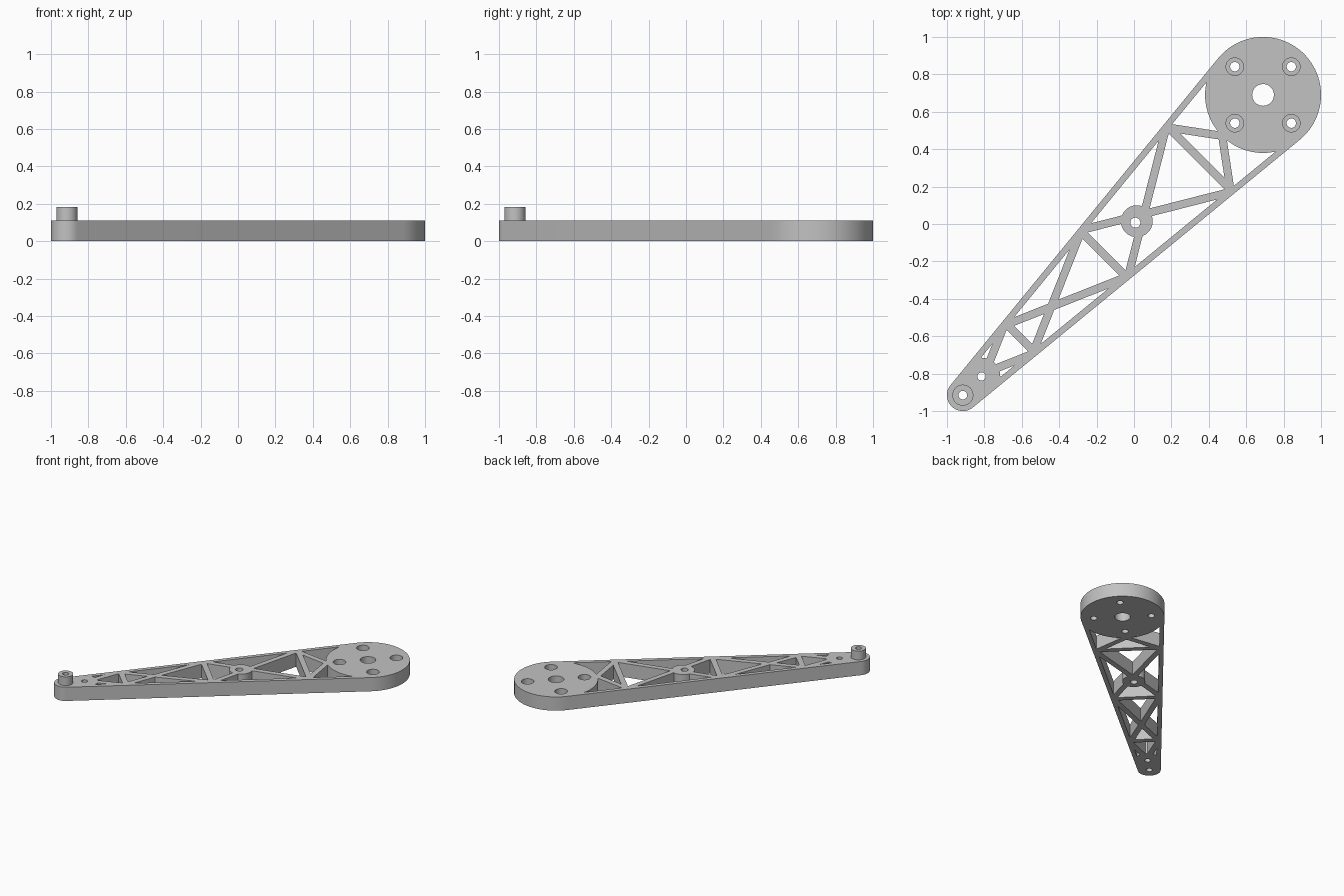
import bpy, bmesh
from math import sin, cos, asin, hypot, pi
from mathutils import Vector

cube = bpy.data.objects.get("Cube")
if cube:
    bpy.data.objects.remove(cube, do_unlink=True)

HEIGHT = 0.112
HUB, HUB_R = 0.69, 0.31        # the arm runs along x = y
TIP, TIP_R = -0.915, 0.085
WALL, STRUT = 0.033, 0.043

grey = bpy.data.materials.new("plain grey")
grey.use_nodes = True
grey.diffuse_color = (0.54, 0.54, 0.54, 1)
grey.node_tree.nodes["Principled BSDF"].inputs["Base Color"].default_value = grey.diffuse_color


def prism(name, points, z0, z1):
    bm = bmesh.new()
    face = bm.faces.new([bm.verts.new((x, y, z0)) for x, y in points])
    ext = bmesh.ops.extrude_face_region(bm, geom=[face])
    top = [v for v in ext["geom"] if isinstance(v, bmesh.types.BMVert)]
    bmesh.ops.translate(bm, verts=top, vec=(0, 0, z1 - z0))
    bmesh.ops.recalc_face_normals(bm, faces=bm.faces)
    mesh = bpy.data.meshes.new(name)
    bm.to_mesh(mesh)
    bm.free()
    mesh.materials.append(grey)
    obj = bpy.data.objects.new(name, mesh)
    bpy.context.collection.objects.link(obj)
    return obj


def arc(cx, cy, r, start, end, n):
    return [(cx + r * cos(start + (end - start) * i / n),
             cy + r * sin(start + (end - start) * i / n)) for i in range(n + 1)]


def cylinder(name, x, y, r, z0, z1, n=64):
    return prism(name, arc(x, y, r, 0, 2 * pi, n)[:-1], z0, z1)


def boolean(target, tool, operation="DIFFERENCE"):
    tool.hide_render = True
    mod = target.modifiers.new("cut", "BOOLEAN")
    mod.operation, mod.solver, mod.object = operation, "EXACT", tool
    bpy.context.view_layer.objects.active = target
    bpy.ops.object.modifier_apply(modifier=mod.name)
    bpy.data.objects.remove(tool, do_unlink=True)


def strut(a, b, width=STRUT):
    a, b = Vector(a), Vector(b)
    d = (b - a).normalized()
    side = Vector((-d.y, d.x)) * width / 2
    a, b = a - d * 0.03, b + d * 0.03
    return prism("strut_tool", [a + side, a - side, b - side, b + side], -0.2, 0.4)


# Outer outline: two round ends joined by tangent sides
spread = asin((HUB_R - TIP_R) / ((HUB - TIP) * 2 ** 0.5))
left = pi * 0.75 + spread
right = pi / 2 - left
arm = prism("truss_arm",
            arc(HUB, HUB, HUB_R, right, left, 72) +
            arc(TIP, TIP, TIP_R, left, 2 * pi + right, 36), 0, HEIGHT)

# Space inside the side walls, with the struts and bosses left out of it
start = -0.815


def inner(s):
    r = TIP_R + (HUB_R - TIP_R) * (s - TIP) / (HUB - TIP) - WALL
    return s + r * cos(left), s + r * sin(left)


l0, l1 = inner(start), inner(HUB)
windows = prism("windows", [l0, l0[::-1], l1[::-1], l1], -0.1, 0.3)

mirrored_struts = [
    ((0.185, 0.515), (0.50, 0.467)),
    ((0.17, 0.51), (-0.03, -0.275)),
    ((-0.283, -0.04), (-0.535, -0.675)),
    ((-0.69, -0.53), (-0.775, -0.745)),
]
for a, b in mirrored_struts:
    boolean(windows, strut(a, b))
    boolean(windows, strut(a[::-1], b[::-1]))
for a in [(0.185, 0.515), (-0.283, -0.04), (-0.683, -0.533)]:
    boolean(windows, strut(a, a[::-1]))
for s, r in [(HUB, HUB_R), (0.015, 0.085), (start, 0.1)]:
    boolean(windows, cylinder("boss_tool", s, s, r, -0.2, 0.4, 96))
boolean(arm, windows)

# Raised pin at the narrow end
boolean(arm, cylinder("pin", TIP, TIP, 0.056, 0.05, 0.183), "UNION")

# Through holes along the middle
for s, r in [(HUB, 0.058), (0.007, 0.027), (start, 0.022), (TIP, 0.023)]:
    boolean(arm, cylinder("hole_tool", s, s, r, -0.1, 0.4, 48))

# Counterbored bolt holes in the hub
for dx in (-0.151, 0.151):
    for dy in (-0.151, 0.151):
        boolean(arm, cylinder("bolt_tool", HUB + dx, HUB + dy, 0.025, -0.1, 0.4, 40))
        boolean(arm, cylinder("bore_tool", HUB + dx, HUB + dy, 0.047, 0.05, 0.4, 48))

bpy.ops.object.select_all(action="DESELECT")
arm.select_set(True)
bpy.context.view_layer.objects.active = arm
bpy.ops.object.shade_smooth_by_angle(angle=pi / 6)
